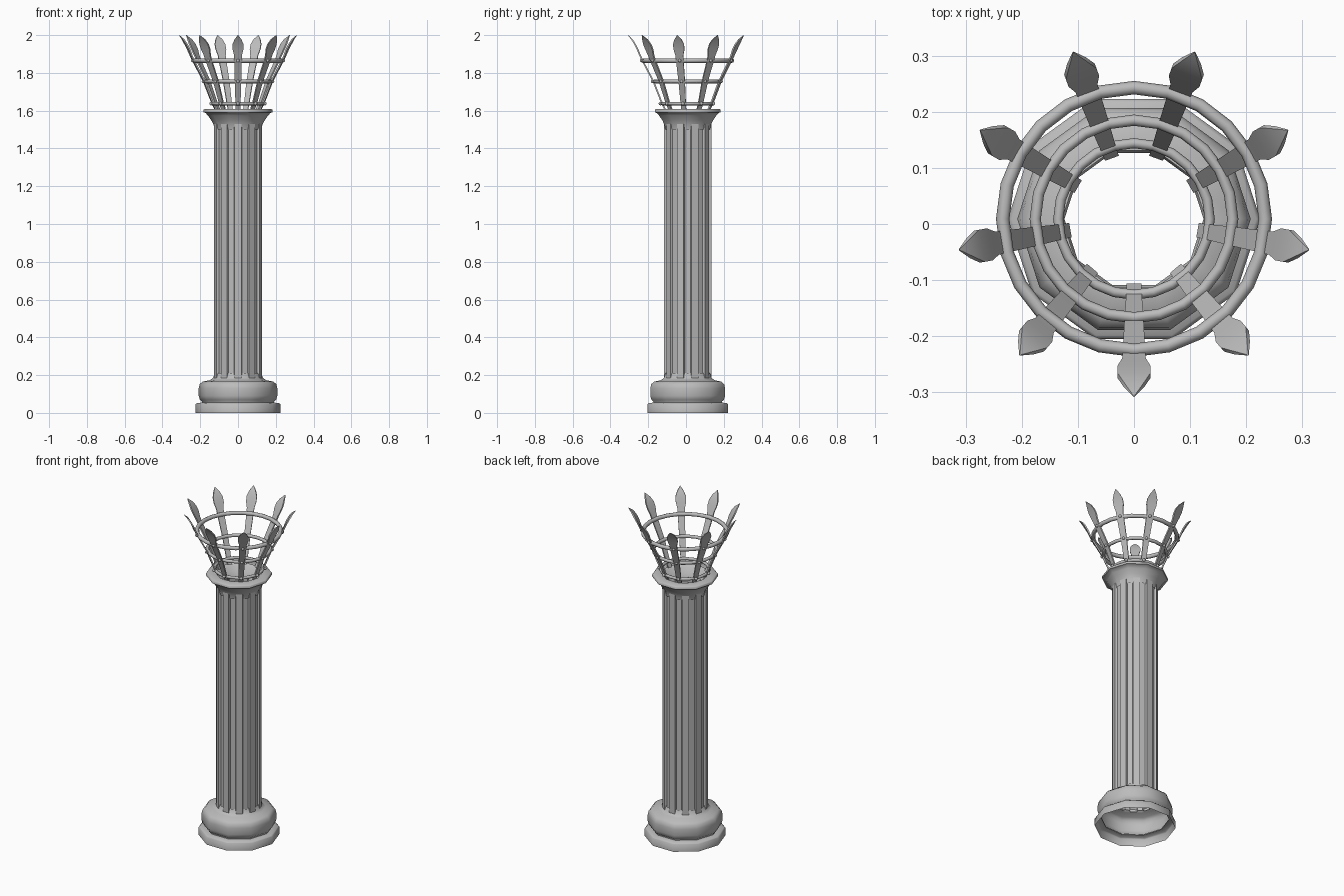
import bpy, bmesh, math
from mathutils import Vector

cube = bpy.data.objects.get("Cube")
if cube:
    bpy.data.objects.remove(cube)

CY = 0.009  # the round axis sits slightly behind the origin

stone = bpy.data.materials.new("grey")
stone.use_nodes = True
GREY = (0.5, 0.5, 0.5, 1)
stone.diffuse_color = GREY
stone.node_tree.nodes["Principled BSDF"].inputs["Base Color"].default_value = GREY


def finish(bm, name, angle):
    bmesh.ops.recalc_face_normals(bm, faces=bm.faces)
    mesh = bpy.data.meshes.new(name)
    bm.to_mesh(mesh)
    bm.free()
    obj = bpy.data.objects.new(name, mesh)
    obj.location.y = CY
    bpy.context.collection.objects.link(obj)
    mesh.materials.append(stone)
    bpy.ops.object.select_all(action='DESELECT')
    bpy.context.view_layer.objects.active = obj
    obj.select_set(True)
    bpy.ops.object.shade_smooth_by_angle(angle=math.radians(angle))
    return obj


def loft(name, rings, angle, closed=False):
    """Skin a list of rings of points, each ring being a closed loop."""
    bm = bmesh.new()
    loops = [[bm.verts.new(p) for p in ring] for ring in rings]
    pairs = list(zip(loops, loops[1:]))
    if closed:
        pairs.append((loops[-1], loops[0]))
    for a, b in pairs:
        n = len(a)
        for i in range(n):
            j = (i + 1) % n
            bm.faces.new((a[i], a[j], b[j], b[i]))
    return finish(bm, name, angle)


def polar(r, a, z):
    return Vector((r * math.cos(a), r * math.sin(a), z))


def lathe(name, profile, sides, angle, closed=False):
    step = math.tau / sides
    rings = [[polar(r, i * step, z) for i in range(sides)] for r, z in profile]
    return loft(name, rings, angle, closed)


# Ten-sided base: open plinth, rounded cushion and shoulder
lathe("base", [(.225, 0), (.225, .045), (.218, .051), (.19, .055), (.19, .06),
               (.202, .07), (.208, .09), (.208, .13), (.203, .152),
               (.188, .165), (.15, .173), (.132, .185), (.124, .21)], 10, 50)

# Fluted hollow shaft
RIDGE, GROOVE = .128, .115
flutes = []
for k in range(10):
    a = k * math.tau / 10
    for off, r in ((-9.5, RIDGE), (-7.5, GROOVE), (7.5, GROOVE), (9.5, RIDGE)):
        flutes.append((r, a + math.radians(off)))
loft("shaft", [[polar(r, a, z) for r, a in flutes] for z in (.17, 1.53)], 35)

# Ten-sided flared capital with a flat top around the opening
lathe("capital", [(.124, 1.50), (.129, 1.525), (.142, 1.55), (.16, 1.575),
                  (.172, 1.588), (.183, 1.591), (.183, 1.604), (.178, 1.608),
                  (.128, 1.608)], 10, 50)

# Three hoops of the basket
HOOPS = (("lower", .135, 1.637, .009), ("middle", .176, 1.755, .010),
         ("upper", .234, 1.865, .012))
for label, major, z, minor in HOOPS:
    circle = [(major + minor * math.cos(t), z + minor * math.sin(t))
              for t in (i * math.tau / 8 for i in range(8))]
    lathe(label + "_hoop", circle, 24, 60, closed=True)

# Blade outline: radius, height, half width
BLADE = [(.124, 1.606, .013), (.145, 1.65, .014), (.186, 1.755, .017),
         (.244, 1.865, .020), (.257, 1.893, .021), (.270, 1.925, .029),
         (.284, 1.952, .029), (.300, 1.978, .018), (.317, 2.0, .001)]


def blade(index, angle):
    out = Vector((math.cos(angle), math.sin(angle), 0))
    side = Vector((-out.y, out.x, 0))
    rings = []
    for r, z, w in BLADE:
        p = out * r + Vector((0, 0, z))
        back = out * -.009 if w > .001 else out * -.002
        rings.append([p - side * w, p + side * w,
                      p + side * w + back, p - side * w + back])
    loft(f"blade_{index}", rings, 40)


def rivet(name, angle, r, z, size):
    bm = bmesh.new()
    bmesh.ops.create_uvsphere(bm, u_segments=8, v_segments=6, radius=size)
    bmesh.ops.translate(bm, verts=bm.verts, vec=polar(r, angle, z))
    finish(bm, name, 60)


# Nine blades, each riveted to the hoops
for k in range(9):
    ang = -math.pi / 2 + k * math.tau / 9
    blade(k + 1, ang)
    for label, major, z, minor in HOOPS:
        rivet(f"{label}_rivet_{k + 1}", ang, major + .010, z, .009)
